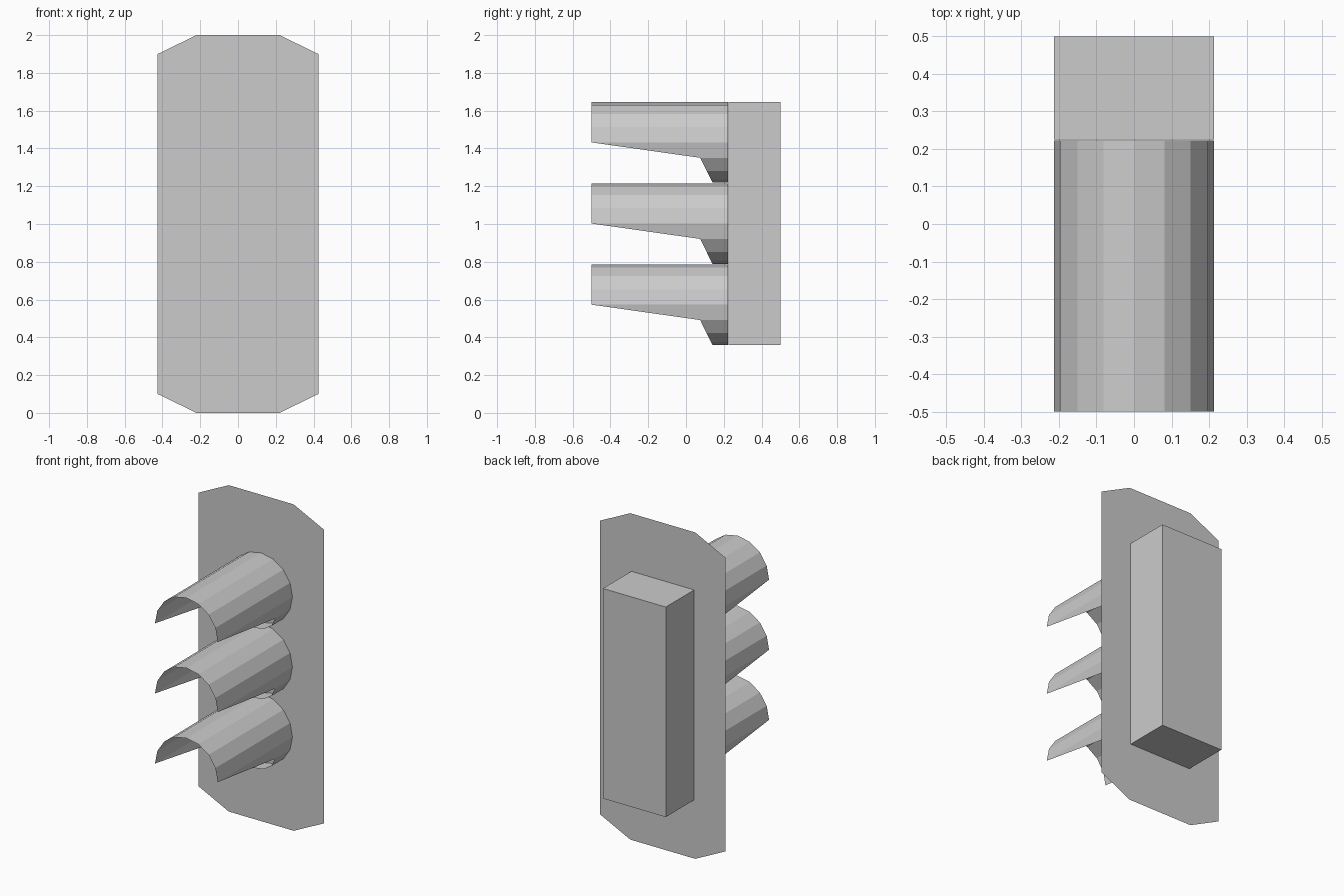
import bpy
from math import sin, cos, radians

if "Cube" in bpy.data.objects:
    bpy.data.objects.remove(bpy.data.objects["Cube"])

R = 0.213          # visor radius
PLATE_Y = 0.225    # plane of the backing plate


def make(name, verts, faces):
    mesh = bpy.data.meshes.new(name)
    mesh.from_pydata(verts, [], faces)
    mesh.update()
    obj = bpy.data.objects.new(name, mesh)
    bpy.context.collection.objects.link(obj)
    return obj


# Flat backing plate with clipped corners
outline = [(-0.22, 0), (0.22, 0), (0.425, 0.1), (0.425, 1.9),
           (0.22, 2), (-0.22, 2), (-0.425, 1.9), (-0.425, 0.1)]
make("backing_plate", [(x, PLATE_Y, z) for x, z in outline], [range(8)])

# Rear housing box
bpy.ops.mesh.primitive_cube_add(size=1, location=(0, (PLATE_Y + 0.5) / 2, 1.0025))
housing = bpy.context.object
housing.name = "housing"
housing.scale = (2 * R, 0.5 - PLATE_Y, 1.287)


def front_edge(h):
    """Front y of the visor shell at height h relative to its centre."""
    knee = -R * sin(radians(22.5))
    if h >= 0:
        return -0.5
    if h >= knee:
        return -0.5 + 0.575 * h / knee
    return 0.075 + 0.065 * (knee - h) / (knee + R)


def visor(name, zc):
    # 16-sided open tube with its lower front cut away
    ring = [(R * cos(radians(22.5 * i)), R * sin(radians(22.5 * i))) for i in range(16)]
    ring = [(x, 0.0 if abs(h) < 1e-6 else h) for x, h in ring]
    verts = [(x, front_edge(h), zc + h) for x, h in ring]
    verts += [(x, PLATE_Y - 0.002, zc + h) for x, h in ring]
    faces = [(i, (i + 1) % 16, (i + 1) % 16 + 16, i + 16) for i in range(16)]
    make(name, verts, faces)


# Three stacked visors
for label, zc in (("lower", 0.573), ("middle", 1.0025), ("upper", 1.432)):
    visor(label + "_visor", zc)
